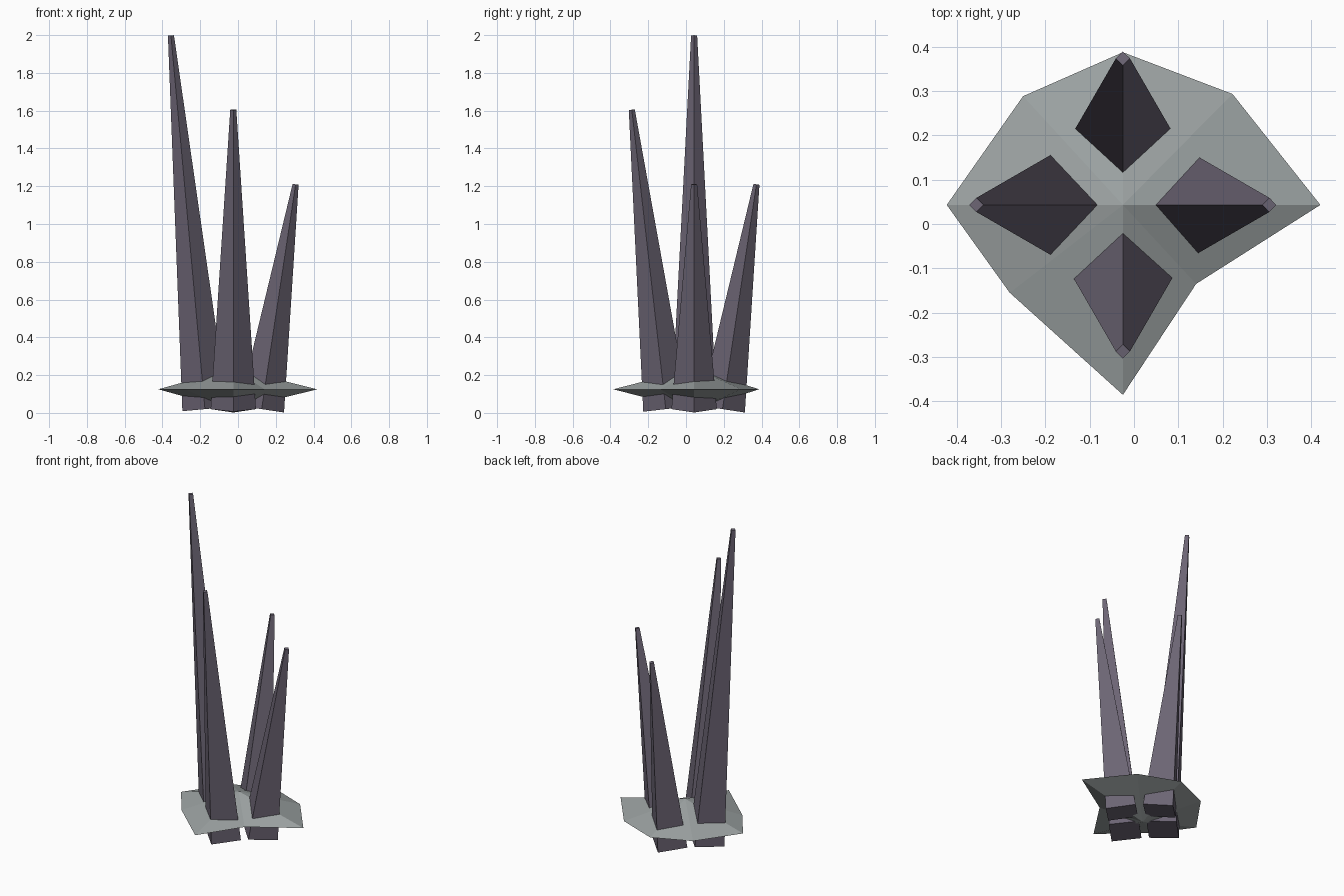
import bpy, bmesh
from math import pi
from mathutils import Vector, Matrix

if "Cube" in bpy.data.objects:
    bpy.data.objects.remove(bpy.data.objects["Cube"])

CX, CY = -0.025, 0.043   # cluster centre


def material(name, color):
    m = bpy.data.materials.new(name)
    m.diffuse_color = color
    m.use_nodes = True
    m.node_tree.nodes["Principled BSDF"].inputs["Base Color"].default_value = m.diffuse_color
    return m


def add_object(name, bm, mat):
    bmesh.ops.recalc_face_normals(bm, faces=bm.faces)
    me = bpy.data.meshes.new(name)
    bm.to_mesh(me)
    bm.free()
    me.materials.append(mat)
    ob = bpy.data.objects.new(name, me)
    bpy.context.collection.objects.link(ob)
    return ob


crystal = material("dark_crystal", (0.15, 0.13, 0.175, 1))
stone = material("grey_stone", (0.33, 0.36, 0.36, 1))


# Four-sided tapered spike leaning outward from the cluster centre
def spike(name, direction, height):
    d = Vector(direction)
    base = Vector((CX, CY, 0.02)) + d * 0.150
    tip = Vector((CX, CY, height)) + d * 0.330
    axis = tip - base
    bm = bmesh.new()
    bmesh.ops.create_cone(bm, cap_ends=True, segments=4,
                          radius1=0.12, radius2=0.016, depth=axis.length)
    # tilt about the horizontal axis so one edge faces straight outward
    side = Vector((0, 0, 1)).cross(d)
    tilt = Matrix.Rotation(Vector((0, 0, 1)).angle(axis), 4, side)
    bm.transform(Matrix.Translation((base + tip) / 2) @ tilt)
    add_object(name, bm, crystal)


spike("left_spike", (-1, 0, 0), 1.998)
spike("front_spike", (0, -1, 0), 1.605)
spike("right_spike", (1, 0, 0), 1.21)
spike("back_spike", (0, 1, 0), 1.21)

# Irregular flat rock: an eight-sided rim with a peak above and below
rim = [(0.42, 0.043), (0.222, 0.293), (-0.025, 0.387), (-0.25, 0.288),
       (-0.422, 0.043), (-0.28, -0.155), (-0.025, -0.385), (0.14, -0.135)]
bm = bmesh.new()
ring = [bm.verts.new((x, y, 0.125)) for x, y in rim]
for z in (0.235, 0.015):
    peak = bm.verts.new((CX, CY, z))
    for i in range(8):
        bm.faces.new((ring[i], ring[(i + 1) % 8], peak))
add_object("base_rock", bm, stone)
